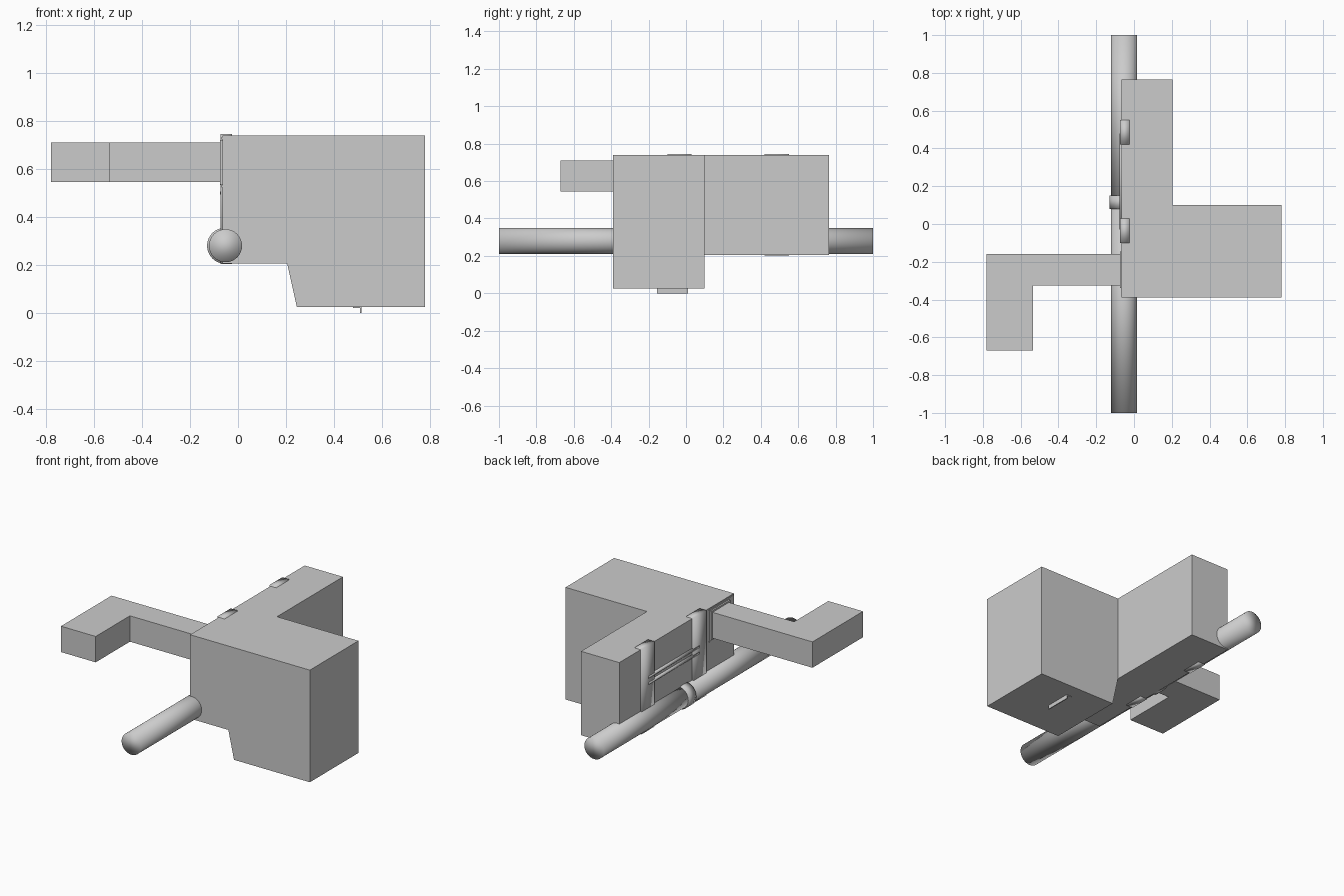
import bpy, bmesh, math

if "Cube" in bpy.data.objects:
    bpy.data.objects.remove(bpy.data.objects["Cube"])


def finish(name, bm, smooth=False):
    bmesh.ops.recalc_face_normals(bm, faces=bm.faces)
    for f in bm.faces:
        f.smooth = smooth
    me = bpy.data.meshes.new(name)
    bm.to_mesh(me)
    bm.free()
    ob = bpy.data.objects.new(name, me)
    bpy.context.collection.objects.link(ob)
    return ob


def prism(name, pts, axis, a, b, smooth=False):
    """Extrude a profile: (x, z) along y, or (x, y) along z."""
    bm = bmesh.new()

    def place(p, t):
        return (p[0], t, p[1]) if axis == 'y' else (p[0], p[1], t)
    lo = [bm.verts.new(place(p, a)) for p in pts]
    hi = [bm.verts.new(place(p, b)) for p in pts]
    n = len(pts)
    bm.faces.new(lo)
    bm.faces.new(hi)
    for i in range(n):
        j = (i + 1) % n
        bm.faces.new((lo[i], lo[j], hi[j], hi[i]))
    return finish(name, bm, smooth)


def box(name, x, y, z, smooth=False):
    pts = [(x[0], y[0]), (x[1], y[0]), (x[1], y[1]), (x[0], y[1])]
    return prism(name, pts, 'z', z[0], z[1], smooth)


def tube(name, x, z, r, y0, y1, n=32):
    pts = [(x + r * math.cos(2 * math.pi * i / n), z + r * math.sin(2 * math.pi * i / n))
           for i in range(n)]
    return prism(name, pts, 'y', y0, y1, True)


FACE = -0.065  # x of the body's left face

# Main body: T-plan block with a deep front part, one joined solid
bm = bmesh.new()
profile = [(FACE, 0.74), (0.205, 0.74), (0.78, 0.74), (0.78, 0.025),
           (0.245, 0.025), (0.205, 0.205), (FACE, 0.205)]
front = [bm.verts.new((x, -0.39, z)) for x, z in profile]
mid = [bm.verts.new((x, 0.10, z)) for x, z in profile]
rear_ids = [0, 1, 5, 6]
rear = {i: bm.verts.new((profile[i][0], 0.765, profile[i][1])) for i in rear_ids}
bm.faces.new(front)
bm.faces.new([mid[i] for i in (1, 2, 3, 4, 5)])
for i in range(7):
    j = (i + 1) % 7
    bm.faces.new((front[i], front[j], mid[j], mid[i]))
for k in range(4):
    i, j = rear_ids[k], rear_ids[(k + 1) % 4]
    bm.faces.new((mid[i], mid[j], rear[j], rear[i]))
bm.faces.new([rear[i] for i in rear_ids])
finish("body", bm)

# L-shaped side arm and its mounting plate
prism("side_arm", [(FACE, -0.16), (-0.78, -0.16), (-0.78, -0.67),
                   (-0.535, -0.67), (-0.535, -0.325), (FACE, -0.325)], 'z', 0.545, 0.71)
box("arm_plate", (-0.075, -0.06), (-0.34, -0.145), (0.535, 0.72))
for i, z in enumerate((0.728, 0.527)):
    box(f"plate_rail_{i}", (-0.069, -0.06), (-0.385, -0.14), (z - 0.005, z + 0.005))

# Long rod in two halves joined by a collar
tube("rod_front", -0.052, 0.28, 0.069, -1.0, 0.10)
tube("rod_back", -0.052, 0.28, 0.069, 0.10, 1.0)
tube("rod_collar", -0.054, 0.28, 0.075, 0.08, 0.15)

# Vertical straps hooked over the top edge
for i, y in enumerate((-0.035, 0.485)):
    box(f"strap_{i}", (-0.073, -0.025), (y - 0.065, y + 0.065), (0.203, 0.745), True)

# Thin rails linking the straps
for i, z in enumerate((0.54, 0.50)):
    tube(f"link_rail_{i}", -0.065, z, 0.011, -0.03, 0.48, 12)

# Small angled tab under the body
prism("bottom_tab", [(0.48, 0.028), (0.515, 0.028), (0.515, 0.0), (0.509, 0.0),
                     (0.509, 0.021), (0.48, 0.021)], 'y', -0.155, 0.01)
